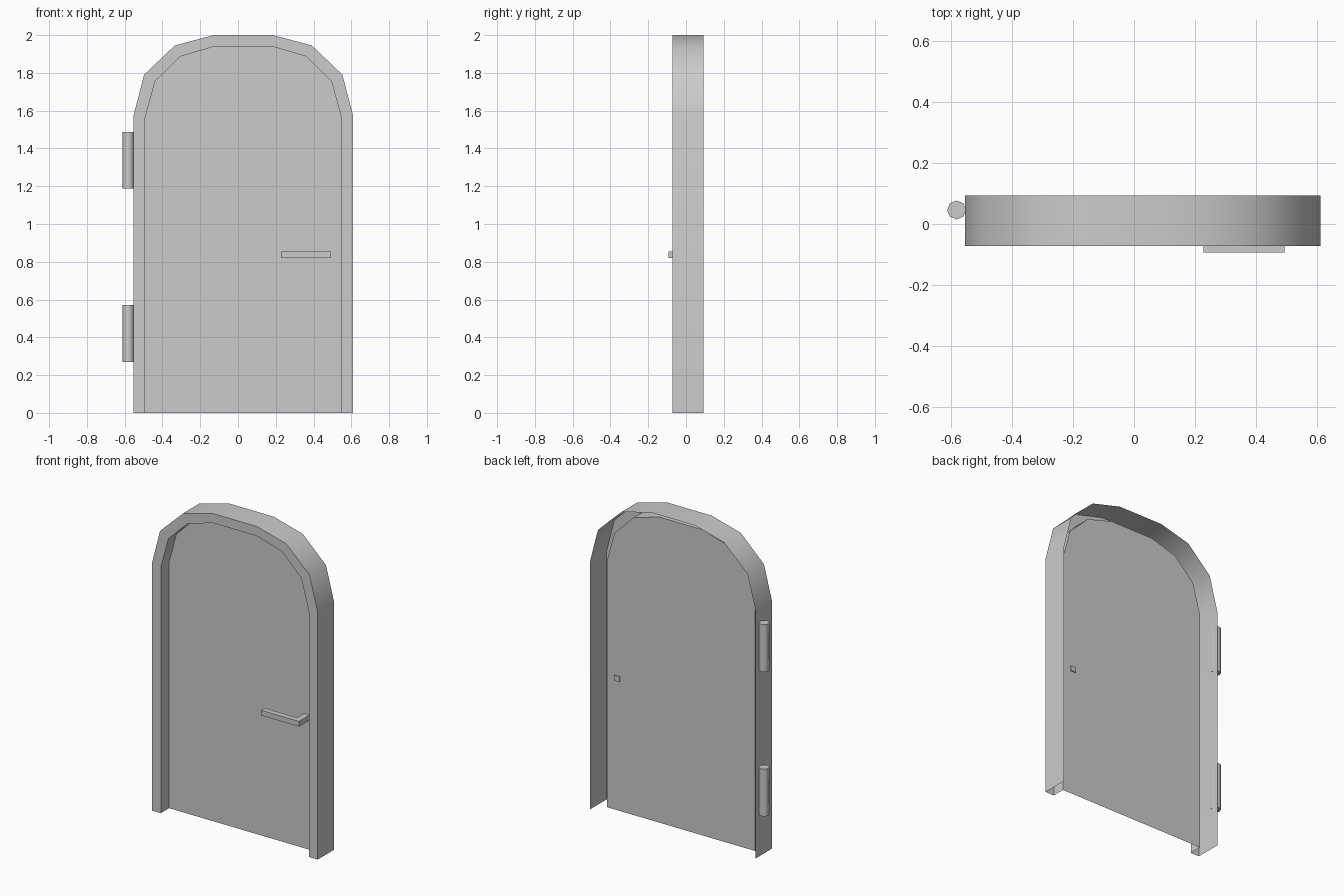
import bpy, bmesh
from math import radians

if "Cube" in bpy.data.objects:
    bpy.data.objects.remove(bpy.data.objects["Cube"])

CX = 0.028                                  # centre line of the door frame
FRONT, BACK, PANEL = -0.072, 0.093, 0.011   # depths along y
OUTER = [(0.582, 0), (0.582, 1.57), (0.525, 1.79), (0.363, 1.945), (0.157, 2.0)]
INNER = [(0.52, 0), (0.52, 1.56), (0.467, 1.755), (0.333, 1.887), (0.153, 1.94)]


def arch(half, y):
    """Mirror a half profile into a full arch at depth y."""
    left = [(CX - x, y, z) for x, z in half]
    right = [(CX + x, y, z) for x, z in reversed(half)]
    return left + right


def finish(bm, name, smooth=None):
    mesh = bpy.data.meshes.new(name)
    bm.to_mesh(mesh)
    bm.free()
    obj = bpy.data.objects.new(name, mesh)
    bpy.context.collection.objects.link(obj)
    if smooth:
        bpy.ops.object.select_all(action='DESELECT')
        obj.select_set(True)
        bpy.context.view_layer.objects.active = obj
        bpy.ops.object.shade_smooth_by_angle(angle=radians(smooth))
    return obj


# Frame: thin shell of outer wall, front face and inner reveal, open at the back
bm = bmesh.new()
rings = [[bm.verts.new(p) for p in arch(half, y)] for half, y in
         ((OUTER, BACK), (OUTER, FRONT), (INNER, FRONT), (INNER, PANEL))]
for a, b in zip(rings, rings[1:]):
    for i in range(len(a) - 1):
        bm.faces.new((a[i], b[i], b[i + 1], a[i + 1]))
bm.normal_update()
bm.faces.ensure_lookup_table()
if bm.faces[0].normal.x > 0:                # left outer wall must face outwards
    bmesh.ops.reverse_faces(bm, faces=bm.faces[:])
finish(bm, "door_frame", 40)

# Door leaf: flat sheet filling the opening
bm = bmesh.new()
leaf = bm.faces.new([bm.verts.new(p) for p in arch(INNER, PANEL)])
leaf.normal_update()
if leaf.normal.y > 0:
    leaf.normal_flip()
finish(bm, "door_leaf")

# Handle: L-shaped lever whose stem passes through the leaf
bm = bmesh.new()
lever = [(0.228, -0.093), (0.493, -0.093), (0.493, 0.018),
         (0.455, 0.018), (0.455, -0.058), (0.228, -0.058)]
base = bm.faces.new([bm.verts.new((x, y, 0.821)) for x, y in lever])
top = bmesh.ops.extrude_face_region(bm, geom=[base])["geom"]
bmesh.ops.translate(bm, vec=(0, 0, 0.033),
                    verts=[g for g in top if isinstance(g, bmesh.types.BMVert)])
bmesh.ops.recalc_face_normals(bm, faces=bm.faces[:])
finish(bm, "handle")

# Hinges: two eight-sided barrels beside the frame
for name, z in (("lower_hinge", 0.42), ("upper_hinge", 1.337)):
    bm = bmesh.new()
    bmesh.ops.create_cone(bm, cap_ends=True, segments=8,
                          radius1=0.031, radius2=0.031, depth=0.3)
    bmesh.ops.translate(bm, verts=bm.verts[:], vec=(-0.581, 0.046, z))
    finish(bm, name, 50)
